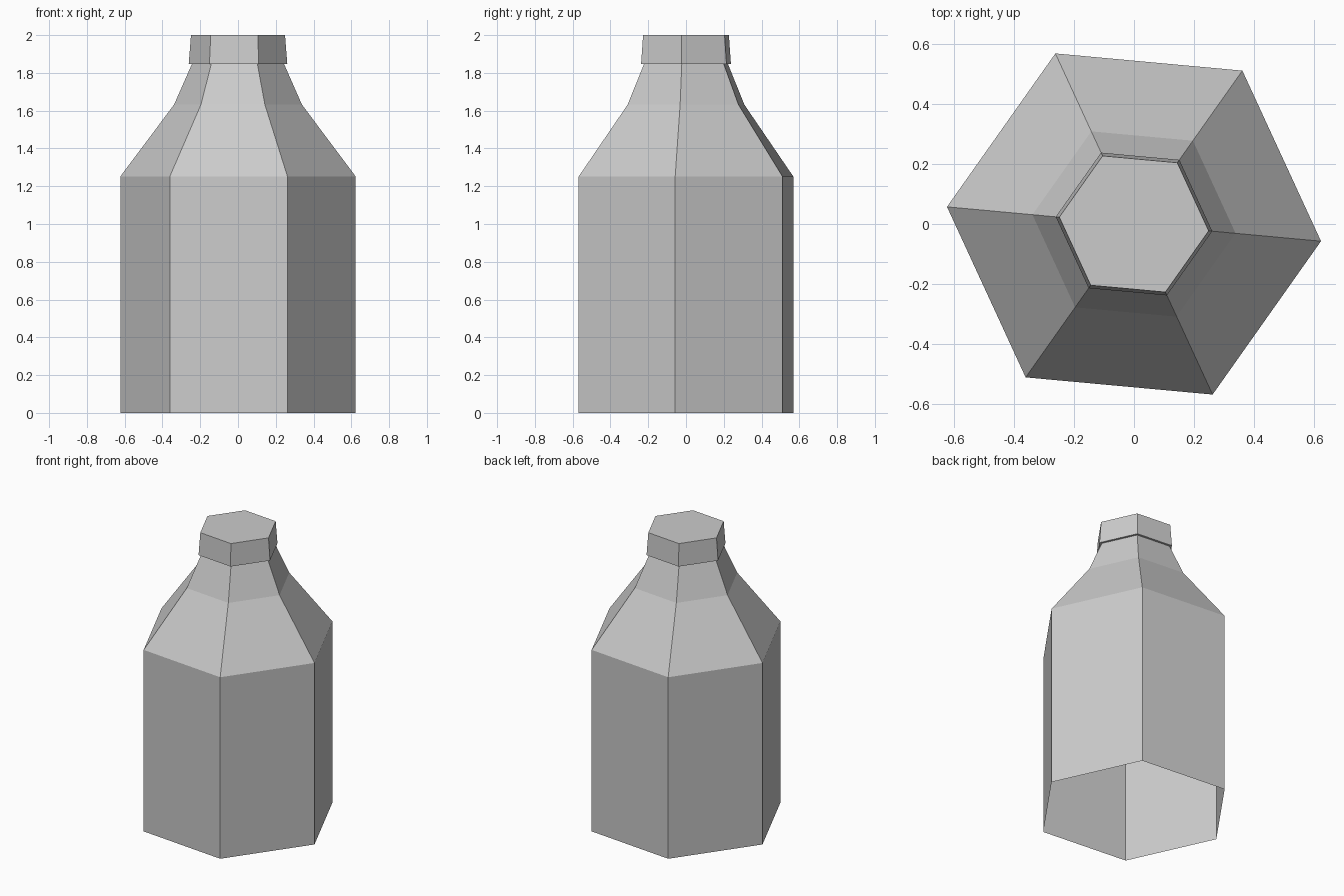
import bpy, bmesh, math

if "Cube" in bpy.data.objects:
    bpy.data.objects.remove(bpy.data.objects["Cube"], do_unlink=True)

SIDES = 6
TURN = math.radians(-5.25)

grey = bpy.data.materials.new("plain grey")
grey.use_nodes = True
grey.diffuse_color = (0.6, 0.6, 0.6, 1)
grey.node_tree.nodes["Principled BSDF"].inputs["Base Color"].default_value = (0.6, 0.6, 0.6, 1)


def hex_shell(name, profile, close_top=False):
    """Sweep a (radius, height) profile round a hexagon, leaving the bottom open."""
    bm = bmesh.new()
    rings = []
    for r, z in profile:
        angles = [TURN + math.tau * i / SIDES for i in range(SIDES)]
        rings.append([bm.verts.new((r * math.cos(a), r * math.sin(a), z)) for a in angles])
    for low, high in zip(rings, rings[1:]):
        for i in range(SIDES):
            j = (i + 1) % SIDES
            bm.faces.new((low[i], low[j], high[j], high[i]))
    if close_top:
        bm.faces.new(rings[-1])
    mesh = bpy.data.meshes.new(name)
    bm.to_mesh(mesh)
    bm.free()
    mesh.materials.append(grey)
    obj = bpy.data.objects.new(name, mesh)
    bpy.context.collection.objects.link(obj)
    return obj


# Hollow body with sloping shoulder and neck
hex_shell("bottle_body", [(0.626, 0), (0.626, 1.251), (0.34, 1.632), (0.245, 1.847)])

# Cap with a narrow underside lip and slightly tapered sides
hex_shell("bottle_cap", [(0.245, 1.847), (0.262, 1.847), (0.25, 2)], close_top=True)
